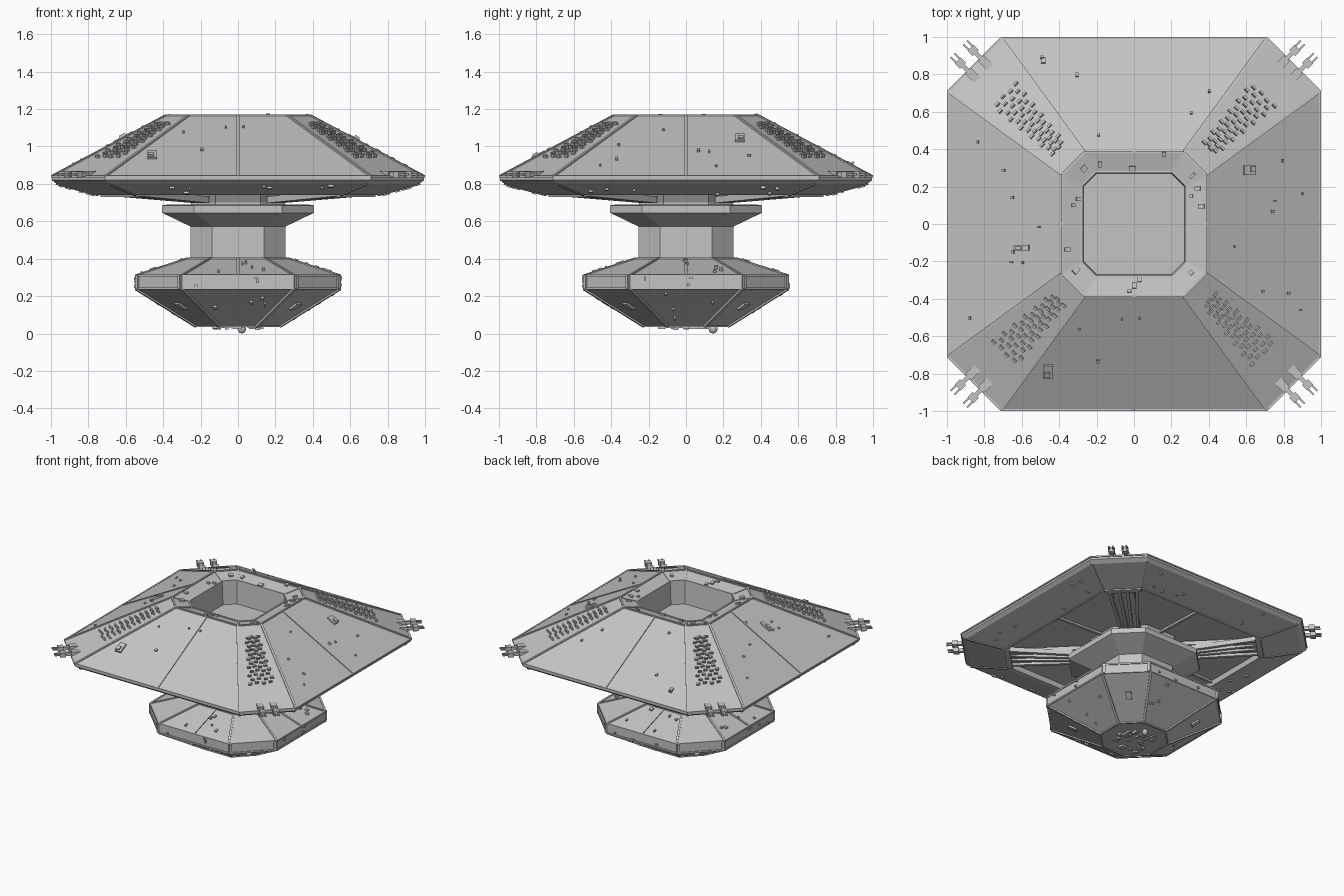
import bpy, bmesh, random
from mathutils import Matrix, Vector

random.seed(7)
cube = bpy.data.objects.get("Cube")
if cube:
    bpy.data.objects.remove(cube)


def make_material(name, level):
    m = bpy.data.materials.new(name)
    m.use_nodes = True
    colour = (level, level, level, 1)
    m.diffuse_color = colour
    m.node_tree.nodes["Principled BSDF"].inputs["Base Color"].default_value = colour
    return m


GREY = make_material("hull grey", 0.55)


def finish(name, bm):
    bmesh.ops.recalc_face_normals(bm, faces=bm.faces)
    mesh = bpy.data.meshes.new(name)
    bm.to_mesh(mesh)
    bm.free()
    mesh.materials.append(GREY)
    ob = bpy.data.objects.new(name, mesh)
    bpy.context.collection.objects.link(ob)
    return ob


def octagon(ring):
    # ring = half width, half length of a main side, height
    a, b, z = ring
    xy = [(a, -b), (a, b), (b, a), (-b, a), (-a, b), (-a, -b), (-b, -a), (b, -a)]
    return [Vector((x, y, z)) for x, y in xy]


def loft(name, rings):
    bm = bmesh.new()
    loops = [[bm.verts.new(p) for p in octagon(r)] for r in rings]
    for lo, hi in zip(loops, loops[1:]):
        for i in range(8):
            j = (i + 1) % 8
            bm.faces.new((lo[i], lo[j], hi[j], hi[i]))
    bm.faces.new(loops[0])
    bm.faces.new(loops[-1])
    return finish(name, bm)


def box(bm, pos, x, y, z, size):
    axes = [v.normalized() * s for v, s in zip((x, y, z), size)]
    m = Matrix.Identity(4)
    for c, v in enumerate(axes + [pos]):
        for r in range(3):
            m[r][c] = v[r]
    bmesh.ops.create_cube(bm, size=1, matrix=m)


def beam(bm, p, q, width, height):
    d = q - p
    side = d.cross(Vector((0, 0, 1)))
    if side.length < 1e-5:
        side = Vector((-p.y, p.x, 0))
    box(bm, (p + q) / 2, d, side, side.cross(d), (d.length, width, height))


def facet(low, high, i, u, v):
    # point and local axes on one side of a lofted band
    lo, hi = octagon(low), octagon(high)
    j = (i + 1) % 8
    bottom, top = lo[i].lerp(lo[j], u), hi[i].lerp(hi[j], u)
    x = (lo[j] - lo[i]).normalized()
    n = x.cross((hi[i] + hi[j]) - (lo[i] + lo[j])).normalized()
    return bottom.lerp(top, v), x, n.cross(x), n


def block(bm, band, i, u, v, size):
    pos, x, y, n = facet(*band, i, u, v)
    box(bm, pos + n * size[2] * 0.25, x, y, n, size)


def edge_ribs(bm, band, width, height, middles=True):
    lo, hi = octagon(band[0]), octagon(band[1])
    for i in range(8):
        beam(bm, lo[i], hi[i], width, height)
        if middles and i % 2 == 0:
            j = (i + 1) % 8
            beam(bm, lo[i].lerp(lo[j], 0.5), hi[i].lerp(hi[j], 0.5), width, height)


def hoop(bm, ring, width, height):
    pts = octagon(ring)
    for i in range(8):
        beam(bm, pts[i], pts[(i + 1) % 8], width, height)


# Main section rings
RIM, CROWN = (0.995, 0.71, 0.84), (0.385, 0.265, 1.165)
CHIN, UNDER = (0.97, 0.69, 0.80), (0.75, 0.55, 0.74)
LIP = (0.28, 0.205, 1.14)
upper = (RIM, CROWN)
under = (UNDER, CHIN)
lip = (CROWN, LIP)
loft("upper_hull", [(0.3, 0.2, 0.79), (0.71, 0.51, 0.775), (0.72, 0.52, 0.74), UNDER, CHIN,
                    (0.995, 0.71, 0.82), RIM, CROWN, LIP, (0.27, 0.2, 0.96)])
loft("hub", [(0.25, 0.12, 0.67), (0.25, 0.12, 0.70), (0.31, 0.12, 0.80)])
loft("collar", [(0.25, 0.14, 0.57), (0.405, 0.235, 0.645), (0.405, 0.235, 0.685), (0.37, 0.21, 0.69)])
loft("neck", [(0.255, 0.14, 0.38), (0.255, 0.14, 0.60)])
KEEL, LOW_BAND = (0.225, 0.10, 0.04), (0.545, 0.30, 0.24)
HIGH_BAND, SHOULDER = (0.545, 0.30, 0.31), (0.27, 0.15, 0.40)
belly, band, deck = (KEEL, LOW_BAND), (LOW_BAND, HIGH_BAND), (HIGH_BAND, SHOULDER)
loft("lower_hull", [KEEL, LOW_BAND, HIGH_BAND, SHOULDER])

# Seam ribs on both hulls
bm = bmesh.new()
edge_ribs(bm, upper, 0.016, 0.012)
edge_ribs(bm, under, 0.014, 0.01, False)
edge_ribs(bm, lip, 0.014, 0.01, False)
for ring in (RIM, CROWN, LIP):
    hoop(bm, ring, 0.012, 0.01)
finish("upper_ribs", bm)
bm = bmesh.new()
edge_ribs(bm, belly, 0.016, 0.016, False)
edge_ribs(bm, deck, 0.014, 0.012)
for ring in (KEEL, LOW_BAND, HIGH_BAND, SHOULDER):
    hoop(bm, ring, 0.012, 0.012)
for i in (1, 3, 5, 7):
    for u in (0.04, 0.96):
        block(bm, band, i, u, 0.5, (0.018, 0.07, 0.016))
finish("lower_ribs", bm)

# Diagonal struts and panels under the main section
bm = bmesh.new()
for sx in (-1, 1):
    for sy in (-1, 1):
        out, side = Vector((sx, sy, 0)).normalized(), Vector((-sy, sx, 0)).normalized()
        up = Vector((0, 0, 1))
        for s in (-1, -0.3, 0.3, 1):
            beam(bm, out * 0.28 + side * s * 0.05 + up * 0.715,
                 out * 0.90 + side * s * 0.10 + up * 0.755, 0.022, 0.035)
        beam(bm, out * 0.89 - side * 0.13 + up * 0.745, out * 0.89 + side * 0.13 + up * 0.745, 0.04, 0.03)
        box(bm, out * 0.6 + up * 0.76, out, side, up, (0.6, 0.15, 0.03))
for x, y in ((1, 0), (0, 1), (-1, 0), (0, -1)):
    d = Vector((x, y, 0))
    beam(bm, d * 0.28 + Vector((0, 0, 0.785)), d * 0.72 + Vector((0, 0, 0.77)), 0.02, 0.02)
finish("under_struts", bm)

# Rows of small blocks on the corner faces
bm = bmesh.new()
for i in (1, 3, 5, 7):
    for row in range(12):
        for col in range(4):
            u = 0.5 + (col - 1.5) * (0.15 - row * 0.003) + (0.03 if row % 2 else -0.03)
            block(bm, upper, i, u, 0.31 + row * 0.048 + col % 2 * 0.012, (0.026, 0.012, 0.022))
finish("corner_blocks", bm)

# Hatches and scattered surface fittings
bm = bmesh.new()
for i, u, v, w, h in ((6, 0.09, 0.34, 0.05, 0.08), (0, 0.83, 0.62, 0.05, 0.07),
                      (4, 0.65, 0.65, 0.03, 0.09), (2, 0.89, 0.2, 0.025, 0.035)):
    block(bm, upper, i, u, v, (w, h, 0.016))
    block(bm, upper, i, u, v - 0.02, (w * 0.6, h * 0.4, 0.03))


def scatter(bm, region, sides, count, big):
    for i in sides:
        for _ in range(count):
            size = (random.uniform(0.4, 1) * big, random.uniform(0.4, 1) * big, 0.016)
            block(bm, region, i, random.uniform(0.08, 0.92), random.uniform(0.1, 0.9), size)


mains = (0, 2, 4, 6)
scatter(bm, upper, (0, 4), 8, 0.02)
scatter(bm, upper, (2, 6), 4, 0.02)
scatter(bm, under, mains, 7, 0.03)
scatter(bm, lip, mains, 3, 0.035)
scatter(bm, lip, (1, 3, 5, 7), 1, 0.04)
scatter(bm, deck, mains, 5, 0.025)
scatter(bm, band, mains, 3, 0.025)
scatter(bm, belly, mains, 4, 0.025)
for i in (1, 3, 5, 7):
    block(bm, belly, i, 0.5, 0.55, (0.04, 0.06, 0.016))
finish("surface_fittings", bm)

# Keel machinery
bm = bmesh.new()
X, Y, Z = Vector((1, 0, 0)), Vector((0, 1, 0)), Vector((0, 0, 1))
for _ in range(22):
    pos = Vector((random.uniform(-0.13, 0.13), random.uniform(-0.13, 0.13), 0.035))
    box(bm, pos, X, Y, Z, (random.uniform(0.01, 0.05), random.uniform(0.01, 0.05), random.uniform(0.01, 0.03)))
bmesh.ops.create_uvsphere(bm, u_segments=10, v_segments=6, radius=0.024,
                          matrix=Matrix.Translation((0.02, 0.145, 0.024)))
finish("keel_machinery", bm)

# Twin gun turrets at each corner
bm = bmesh.new()
for sx in (-1, 1):
    for sy in (-1, 1):
        out, side = Vector((sx, sy, 0)).normalized(), Vector((-sy, sx, 0)).normalized()
        for s in (-0.048, 0.048):
            root = out * 1.17 + side * s + Z * 0.85
            box(bm, root, out, side, Z, (0.07, 0.045, 0.04))
            box(bm, root + out * 0.06, out, side, Z, (0.05, 0.022, 0.025))
            box(bm, root + out * 0.095, out, side, Z, (0.04, 0.045, 0.035))
            for t in (-0.014, 0.014):
                box(bm, root + out * 0.125 + side * t, out, side, Z, (0.06, 0.01, 0.01))
finish("corner_turrets", bm)
